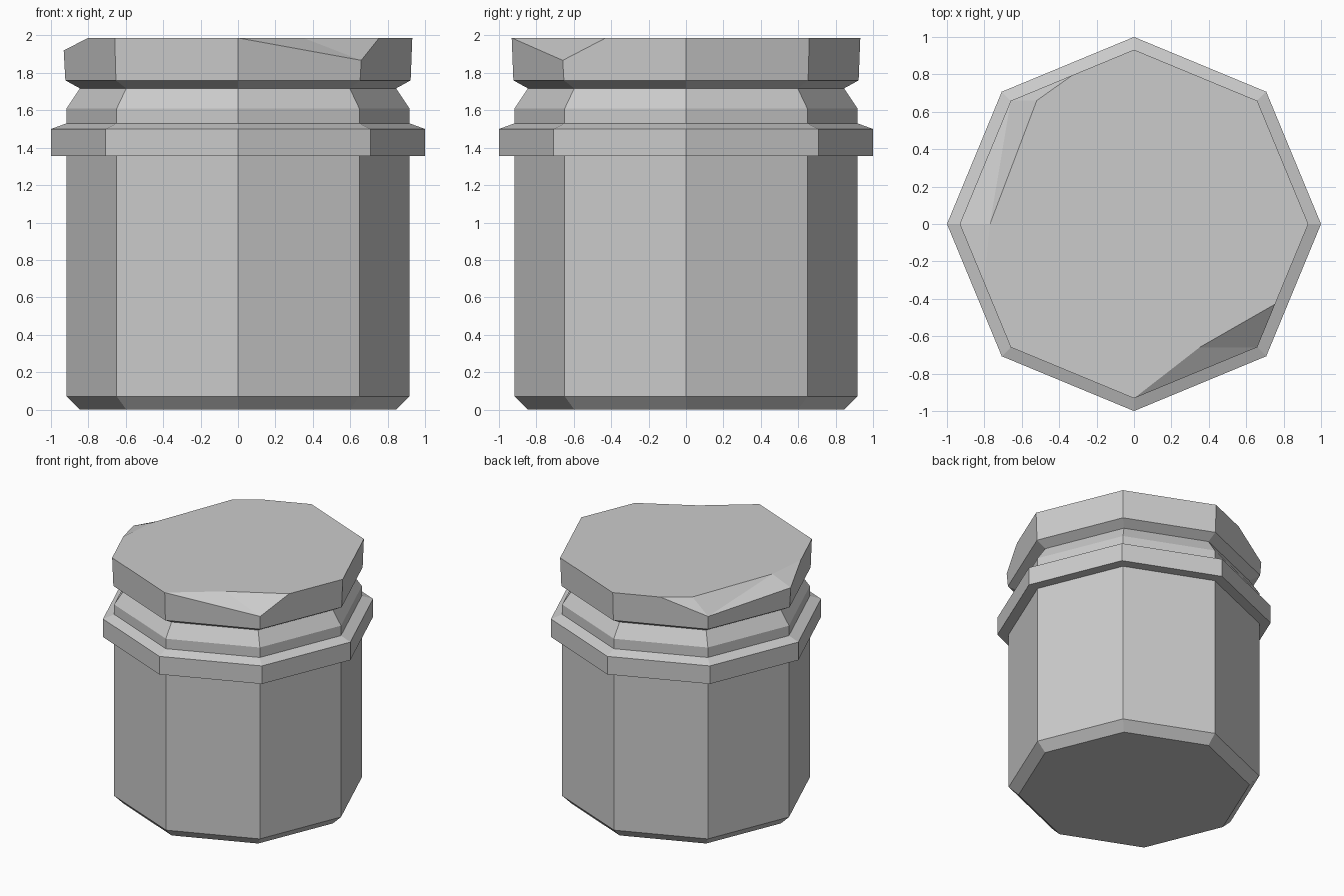
import bpy
import bmesh
from math import cos, sin, pi

cube = bpy.data.objects.get("Cube")
if cube:
    bpy.data.objects.remove(cube, do_unlink=True)

SIDES = 8
TOP = 1.987

grey = bpy.data.materials.new("plain_grey")
grey.use_nodes = True
colour = (0.6, 0.6, 0.6, 1)
grey.diffuse_color = colour
grey.node_tree.nodes["Principled BSDF"].inputs["Base Color"].default_value = colour


def ring(bm, radius, z):
    """Octagon of vertices with one corner on +x."""
    return [bm.verts.new((radius * cos(2 * pi * i / SIDES),
                          radius * sin(2 * pi * i / SIDES), z)) for i in range(SIDES)]


def bridge(bm, low, high):
    for i in range(SIDES):
        j = (i + 1) % SIDES
        bm.faces.new((low[i], low[j], high[j], high[i]))


def finish(bm, name):
    bmesh.ops.recalc_face_normals(bm, faces=bm.faces)
    mesh = bpy.data.meshes.new(name)
    bm.to_mesh(mesh)
    bm.free()
    mesh.materials.append(grey)
    obj = bpy.data.objects.new(name, mesh)
    bpy.context.collection.objects.link(obj)


# Jar body: bevelled foot, straight wall, collar and tapering neck
profile = [(0.845, 0), (0.917, 0.07), (0.917, 1.355), (1, 1.355), (1, 1.5),
           (0.917, 1.53), (0.917, 1.61), (0.845, 1.717)]
bm = bmesh.new()
rings = [ring(bm, r, z) for r, z in profile]
for low, high in zip(rings, rings[1:]):
    bridge(bm, low, high)
bm.faces.new(rings[0])
bm.faces.new(rings[-1])
finish(bm, "jar_body")

# Lid: flared underside and a rim with chipped corners
bm = bmesh.new()
base = ring(bm, 0.845, 1.717)
lip = ring(bm, 0.923, 1.76)
rim = ring(bm, 0.932, TOP)
bridge(bm, base, lip)
bm.faces.new(base)


def point(x, y):
    return bm.verts.new((x, y, TOP))


def along(a, b, t):
    return bm.verts.new(rim[a].co.lerp(rim[b].co, t))


# Where the chips meet the rim, and their inner ends on the top
back_edge = along(3, 2, 0.5)
left_edge = along(4, 5, 0.48)
front_edge = along(7, 0, 0.35)
back_inner, left_inner = point(-0.52, 0.66), point(-0.77, 0)
front_inner = point(0.35, -0.66)
rim[3].co.z = rim[7].co.z = 1.867
rim[4].co.z = 1.92

# Lid walls, with the extra rim points where a chip begins
extra = {2: back_edge, 4: left_edge, 7: front_edge}
for i in range(SIDES):
    j = (i + 1) % SIDES
    middle = [extra[i]] if i in extra else []
    bm.faces.new([lip[i], lip[j], rim[j]] + middle + [rim[i]])

# Flat top and chip faces
bm.faces.new((rim[0], rim[1], rim[2], back_edge, back_inner, left_inner,
              left_edge, rim[5], rim[6], front_inner, front_edge))
bm.faces.new((back_edge, rim[3], back_inner))
bm.faces.new((back_inner, rim[3], left_inner))
bm.faces.new((left_inner, rim[3], rim[4]))
bm.faces.new((left_inner, rim[4], left_edge))
bm.faces.new((rim[6], rim[7], front_inner))
bm.faces.new((front_inner, rim[7], front_edge))
finish(bm, "jar_lid")
